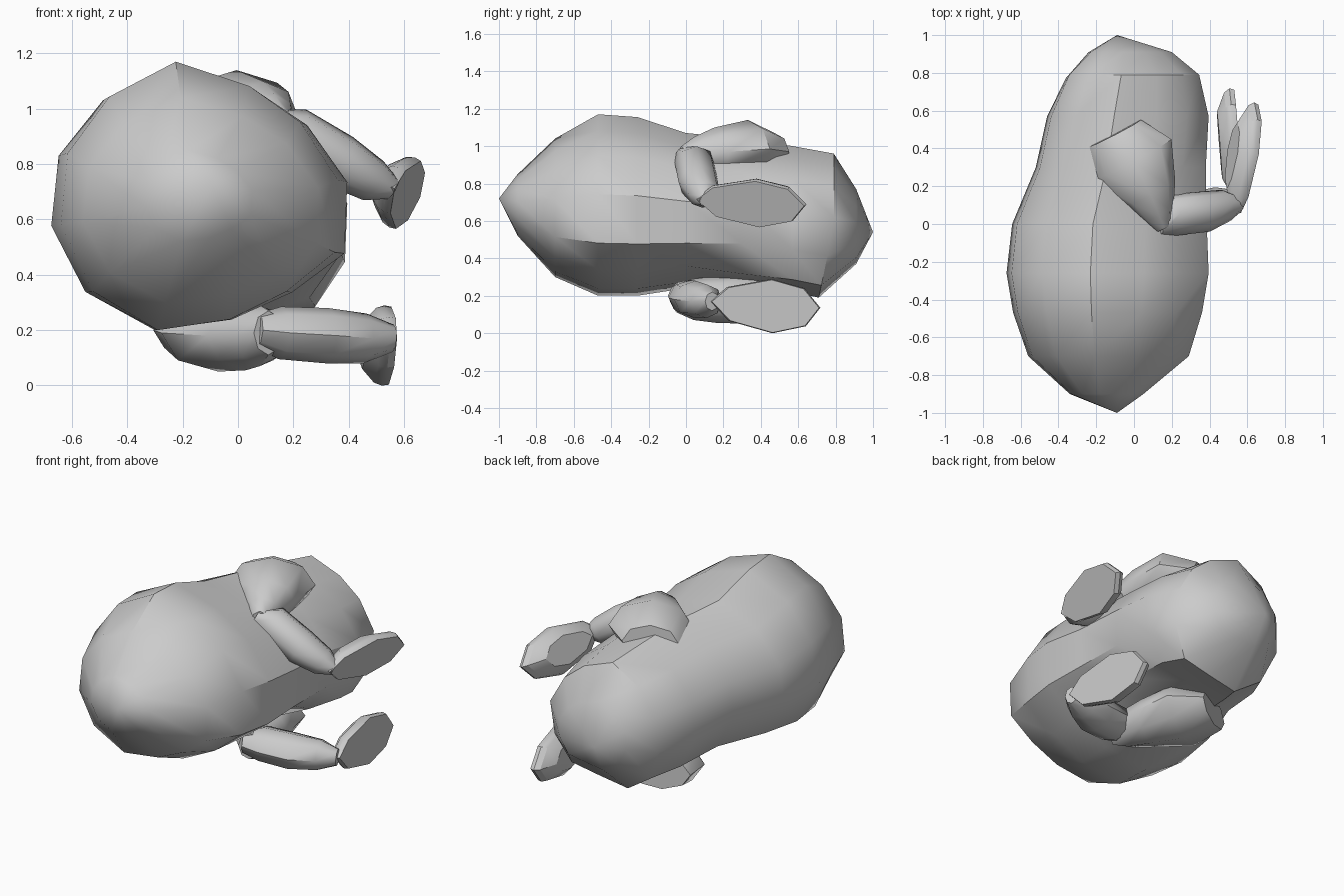
import bpy
import bmesh
from math import cos, sin, tau, radians
from mathutils import Vector

if "Cube" in bpy.data.objects:
    bpy.data.objects.remove(bpy.data.objects["Cube"])

grey = bpy.data.materials.new("plain_grey")
grey.use_nodes = True
grey.diffuse_color = (.6, .6, .6, 1)
grey.node_tree.nodes["Principled BSDF"].inputs["Base Color"].default_value = grey.diffuse_color


def loft(name, rings, start=None, end=None, crease=35):
    """Skin matching rings of points; close each end with a pole or a flat cap."""
    bm = bmesh.new()
    loops = [[bm.verts.new(point) for point in ring] for ring in rings]
    count = len(loops[0])
    for lower, upper in zip(loops, loops[1:]):
        for i in range(count):
            j = (i + 1) % count
            bm.faces.new((lower[i], lower[j], upper[j], upper[i]))
    for loop, pole in ((loops[0], start), (loops[-1], end)):
        if pole is None:
            bm.faces.new(loop)
        else:
            tip = bm.verts.new(pole)
            for i in range(count):
                bm.faces.new((loop[i], loop[(i + 1) % count], tip))
    bmesh.ops.recalc_face_normals(bm, faces=bm.faces)
    mesh = bpy.data.meshes.new(name)
    bm.to_mesh(mesh)
    bm.free()
    mesh.materials.append(grey)
    obj = bpy.data.objects.new(name, mesh)
    bpy.context.collection.objects.link(obj)
    bpy.ops.object.select_all(action="DESELECT")
    bpy.context.view_layer.objects.active = obj
    obj.select_set(True)
    bpy.ops.object.shade_smooth_by_angle(angle=radians(crease))
    return obj


def limb(name, stations, sides=8):
    """Faceted tube; each station is a centre, a sideways and an upward radius."""
    centres = [Vector(station[0]) for station in stations]
    axis = (centres[-1] - centres[0]).normalized()
    side = axis.cross(Vector((0, 0, 1))).normalized()
    up = side.cross(axis)
    angles = [tau * i / sides for i in range(sides)]
    rings = []
    for centre, (_, wide, high) in zip(centres, stations):
        rings.append([centre + side * cos(a) * wide + up * sin(a) * high
                      for a in angles])
    return loft(name, rings, crease=48)


def foot(name, heel, toe, lean, width, depth):
    """Flat sole with a thin rim and a domed back."""
    heel, toe = Vector(heel), Vector(toe)
    along = (toe - heel) / 2
    middle = (heel + toe) / 2
    across = Vector((lean, 0, 1)).normalized()
    across = (across - across.project(along)).normalized()
    outward = along.cross(across).normalized()
    rings = []
    for scale, inset in ((.97, 0), (1, .25), (.93, .55), (.6, 1)):
        rings.append([middle + (along * u + across * v * width) * scale
                      - outward * depth * inset for u, v in FOOT_OUTLINE])
    return loft(name, rings, crease=30)


FOOT_OUTLINE = [(-1, .1), (-.7, .65), (.1, 1), (.7, .7),
                (1, 0), (.75, -.7), (.15, -1), (-.65, -.6)]

# Body: one cross-section fitted to a box at each step along its length
SECTION = [(-.17, 1), (.36, .82), (.73, .55), (1, .12), (.98, -.42), (.73, -.83),
           (.22, -.92), (-.3, -1), (-.77, -.71), (-1, -.21), (-.95, .32), (-.65, .74)]
# y, underside slant, x low, x high, z low, z high
STEPS = [(-.9, 0, -.34, .05, .52, .85), (-.7, 0, -.56, .29, .3, 1.04),
         (-.47, 0, -.64, .36, .2, 1.17), (-.26, 0, -.675, .395, .2, 1.155),
         (0, 0, -.645, .385, .24, 1.07), (.3, 0, -.52, .38, .25, 1.04),
         (.57, 0, -.46, .395, .22, 1), (.79, .08, -.36, .345, .19, .96),
         (.91, 0, -.24, .2, .37, .77)]
body_rings = []
for y, slant, left, right, low, high in STEPS:
    ring = []
    for u, v in SECTION:
        # The lower belly edge is rounder towards the front
        trim = .86 if y < .1 and u > .7 and v < -.5 else 1
        ring.append(((left + right + trim * u * (right - left)) / 2,
                     y + slant * min(v, 0),
                     (low + high + trim * v * (high - low)) / 2))
    body_rings.append(ring)
loft("body", body_rings, (-.09, -1, .72), (-.09, 1, .54))

# Upper leg: thigh, shin and foot
limb("upper_thigh", [((-.1, .48, .97), .155, .1), ((-.01, .34, .985), .235, .155),
                     ((.085, .16, .97), .15, .13), ((.13, .05, .95), .09, .1),
                     ((.16, -.02, .93), .05, .07)])
limb("upper_shin", [((.13, -.02, .95), .04, .05), ((.2, .045, .91), .11, .1),
                    ((.37, .065, .81), .11, .1), ((.49, .1, .74), .085, .08),
                    ((.56, .11, .71), .04, .04)])
foot("upper_foot", (.56, .05, .7), (.66, .64, .68), .38, .135, .1)

# Lower leg: thigh, shin and foot
limb("lower_thigh", [((-.17, .47, .2), .155, .09), ((-.07, .33, .19), .235, .14),
                     ((.03, .16, .18), .16, .125), ((.08, .04, .18), .1, .11),
                     ((.11, -.05, .19), .06, .08)])
limb("lower_shin", [((.07, -.04, .2), .06, .06), ((.15, .02, .19), .12, .095),
                    ((.32, .05, .18), .12, .1), ((.46, .11, .17), .09, .09),
                    ((.56, .14, .17), .04, .05)])
foot("lower_foot", (.575, .13, .155), (.53, .72, .135), .03, .145, .1)
